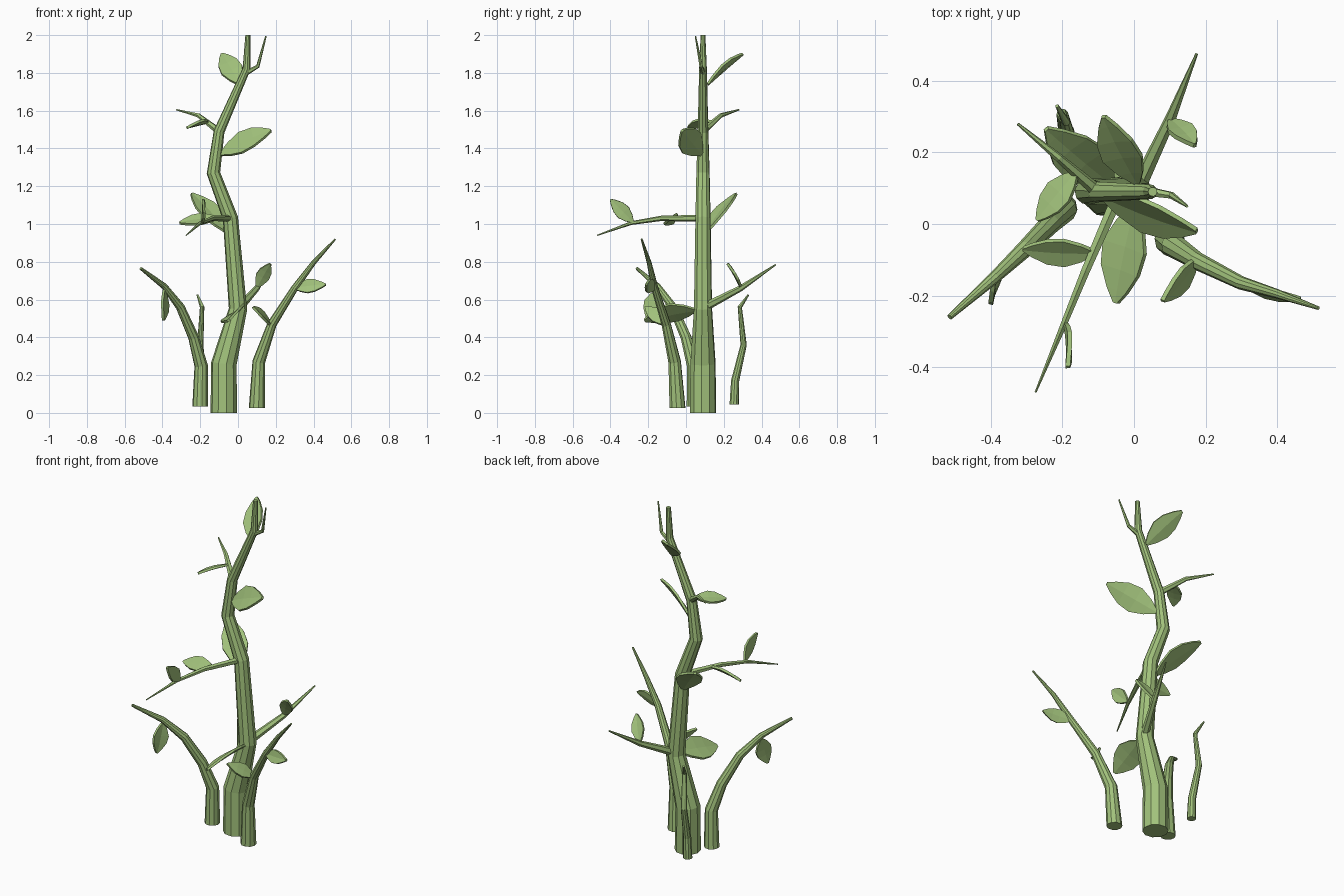
import bpy, bmesh, math
from mathutils import Vector

old = bpy.data.objects.get("Cube")
if old:
    bpy.data.objects.remove(old, do_unlink=True)

green = bpy.data.materials.new("leaf green")
green.use_nodes = True
COLOUR = (0.36, 0.54, 0.2, 1)
green.diffuse_color = COLOUR
green.node_tree.nodes["Principled BSDF"].inputs["Base Color"].default_value = COLOUR


def make_object(name, bm):
    bmesh.ops.recalc_face_normals(bm, faces=bm.faces)
    mesh = bpy.data.meshes.new(name)
    bm.to_mesh(mesh)
    bm.free()
    mesh.materials.append(green)
    obj = bpy.data.objects.new(name, mesh)
    bpy.context.collection.objects.link(obj)
    return obj


def stem(name, path, sides=10):
    """Tapered tube through (x, y, z, radius) points."""
    bm = bmesh.new()
    pts = [Vector(p[:3]) for p in path]
    rings, u = [], Vector((1, 0.2, 0))
    for i, p in enumerate(pts):
        before = (p - pts[i - 1]).normalized() if i else Vector()
        after = (pts[i + 1] - p).normalized() if i + 1 < len(pts) else Vector()
        t = (before + after).normalized()
        # the foot of a standing stem is cut level
        if i == 0 and t.z > 0.9:
            t = Vector((0, 0, 1))
        u = (u - t * u.dot(t)).normalized()
        v = t.cross(u)
        ring = []
        for k in range(sides):
            a = math.tau * (k + 0.5) / sides
            ring.append(bm.verts.new(p + (u * math.cos(a) + v * math.sin(a)) * path[i][3]))
        rings.append(ring)
    for a, b in zip(rings, rings[1:]):
        for k in range(sides):
            n = (k + 1) % sides
            bm.faces.new((a[k], a[n], b[n], b[k]))
    bm.faces.new(rings[0])
    bm.faces.new(rings[-1])
    return make_object(name, bm)


LEAF_OUTLINE = [(0, 0.14), (0.18, 0.62), (0.42, 1), (0.66, 0.88), (0.87, 0.46), (1, 0.1)]


def leaf(name, base, tip, facing, width):
    """Cupped blade from base to tip, its upper side turned to facing."""
    bm = bmesh.new()
    base, along = Vector(base), Vector(tip) - Vector(base)
    d = along.normalized()
    n = Vector(facing)
    n = (n - d * n.dot(d)).normalized()
    side = d.cross(n)
    rows = []
    for t, w in LEAF_OUTLINE:
        bow = n * (math.sin(math.pi * t) * along.length * 0.05)
        row = []
        for s in (-1, 0, 1):
            cup = n * (-0.06 * width * w * (1 - abs(s)))
            row.append(bm.verts.new(base + along * t + bow + cup + side * (s * w * width / 2)))
        rows.append(row)
    for a, b in zip(rows, rows[1:]):
        for k in (0, 1):
            bm.faces.new((a[k], a[k + 1], b[k + 1], b[k]))
    obj = make_object(name, bm)
    thick = obj.modifiers.new("thickness", 'SOLIDIFY')
    thick.thickness = 0.013
    thick.offset = 0
    return obj


# Standing stems
stem("main_stem", [
    (-0.075, 0.09, 0, 0.071), (-0.075, 0.09, 0.26, 0.068), (0, 0.09, 0.55, 0.049),
    (-0.04, 0.09, 1.03, 0.041), (-0.13, 0.09, 1.27, 0.036), (-0.1, 0.09, 1.49, 0.029),
    (0.045, 0.09, 1.82, 0.021), (0.052, 0.09, 2, 0.013)])
stem("right_stem", [
    (-0.2, 0.045, 0.035, 0.042), (-0.195, 0.04, 0.25, 0.036), (-0.235, 0, 0.4, 0.029),
    (-0.305, -0.07, 0.56, 0.024), (-0.39, -0.15, 0.67, 0.017), (-0.515, -0.26, 0.765, 0.008)])
stem("left_stem", [
    (0.1, -0.045, 0.025, 0.043), (0.11, -0.06, 0.27, 0.034), (0.18, -0.105, 0.47, 0.025),
    (0.3, -0.165, 0.66, 0.019), (0.4, -0.195, 0.795, 0.013), (0.515, -0.235, 0.92, 0.005)])
stem("back_stem", [
    (-0.19, 0.255, 0.045, 0.025), (-0.19, 0.26, 0.17, 0.022), (-0.2, 0.305, 0.36, 0.017),
    (-0.19, 0.285, 0.56, 0.012), (-0.215, 0.33, 0.625, 0.005)])

# Side branches
stem("low_back_branch", [
    (0, 0.08, 0.55, 0.024), (0.1, 0.29, 0.66, 0.016), (0.175, 0.475, 0.785, 0.004)], 6)
stem("middle_front_branch", [
    (-0.04, 0.09, 1.03, 0.019), (-0.135, -0.13, 1.03, 0.014),
    (-0.2, -0.29, 1.005, 0.01), (-0.275, -0.47, 0.94, 0.003)], 6)
stem("upper_back_branch", [
    (-0.1, 0.09, 1.49, 0.019), (-0.21, 0.185, 1.575, 0.012), (-0.325, 0.28, 1.605, 0.004)], 6)
stem("top_twig", [
    (0.045, 0.09, 1.8, 0.014), (0.105, 0.08, 1.835, 0.01), (0.148, 0.05, 1.995, 0.004)], 6)

# Leaves on the main stem
leaf("low_front_leaf", (0.005, 0.05, 0.545), (-0.05, -0.22, 0.49), (-0.6, 0, 0.8), 0.15)
leaf("middle_back_leaf", (-0.06, 0.11, 0.96), (-0.245, 0.265, 1.16), (-0.12, -0.2, 1), 0.14)
leaf("upper_left_leaf", (-0.09, 0.08, 1.37), (0.175, -0.02, 1.495), (0, -0.85, 0.75), 0.145)
leaf("top_leaf", (0.01, 0.115, 1.74), (-0.085, 0.3, 1.9), (-0.18, -0.7, 0.63), 0.12)

# Leaves on the branches
leaf("low_branch_leaf", (0.1, 0.29, 0.665), (0.17, 0.22, 0.79), (0, 0.85, 0.52), 0.075)
leaf("middle_branch_inner_leaf", (-0.11, -0.08, 1.03), (-0.31, -0.07, 1.005), (0, -0.6, 0.8), 0.09)
leaf("middle_branch_outer_leaf", (-0.19, -0.28, 1.01), (-0.185, -0.4, 1.13), (1, 0, 0), 0.08)
leaf("upper_branch_leaf", (-0.16, 0.145, 1.54), (-0.27, 0.01, 1.51), (0, 0.6, 1), 0.085)

# Leaves on the smaller stems
leaf("right_stem_leaf", (-0.39, -0.15, 0.65), (-0.395, -0.2, 0.49), (1, -0.35, 0), 0.1)
leaf("left_stem_upper_leaf", (0.3, -0.165, 0.66), (0.465, -0.21, 0.68), (0.3, -1, 0.35), 0.075)
leaf("left_stem_lower_leaf", (0.175, -0.1, 0.465), (0.08, -0.215, 0.56), (0.6, -0.3, 0.5), 0.075)
